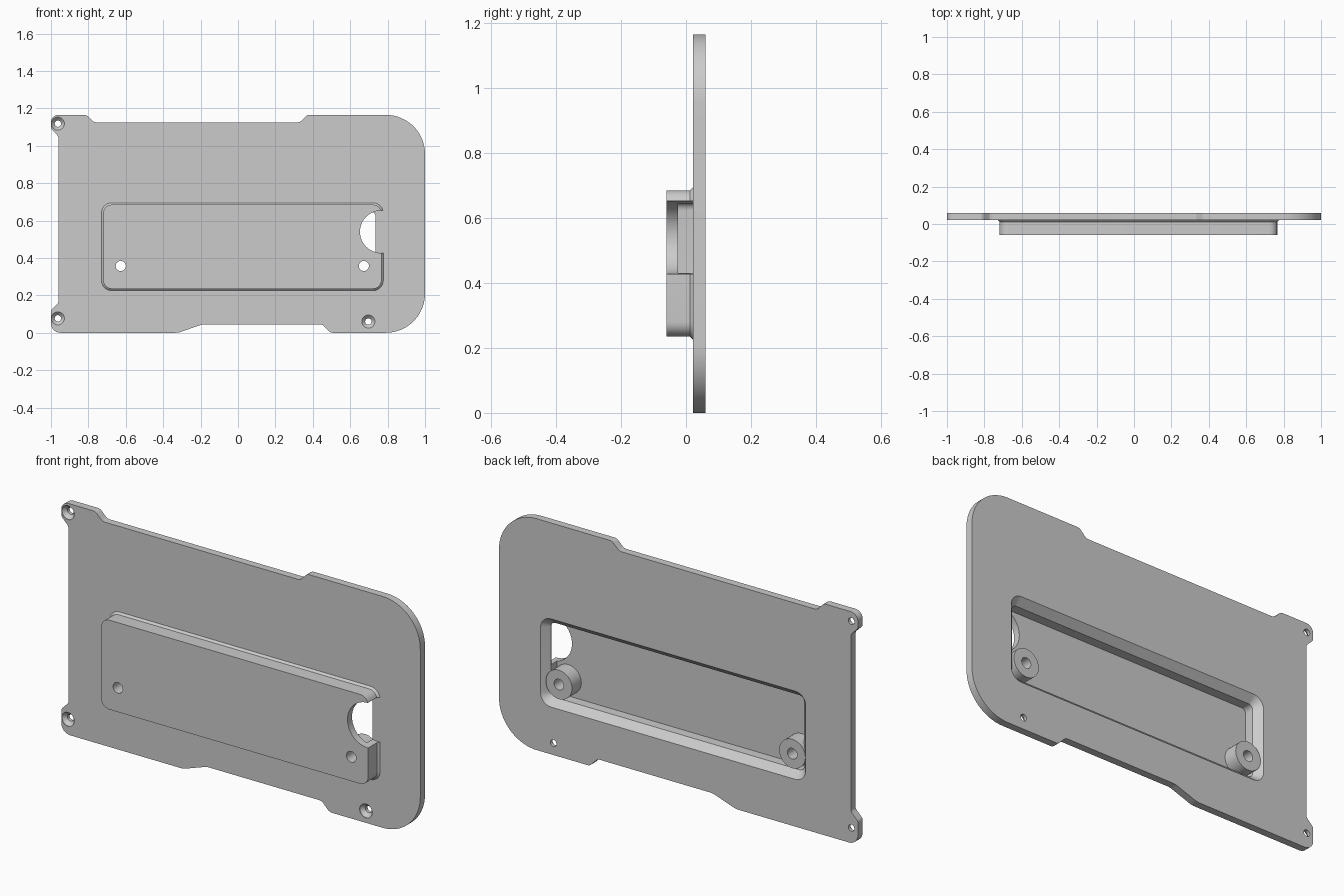
import bpy, bmesh, math
from mathutils import Vector

if "Cube" in bpy.data.objects:
    bpy.data.objects.remove(bpy.data.objects["Cube"], do_unlink=True)

grey = bpy.data.materials.new("plain grey")
grey.use_nodes = True
grey.diffuse_color = (0.6, 0.6, 0.6, 1)
grey.node_tree.nodes["Principled BSDF"].inputs["Base Color"].default_value = (0.6, 0.6, 0.6, 1)

FRONT, BACK = 0.022, 0.06       # plate faces along y


def rounded(corners):
    """Fillet each (x, z, radius) corner of a polygon."""
    pts, n = [], len(corners)
    for i, (x, z, r) in enumerate(corners):
        p = Vector((x, z))
        if r == 0:
            pts.append(p)
            continue
        a = (Vector(corners[i - 1][:2]) - p).normalized()
        b = (Vector(corners[(i + 1) % n][:2]) - p).normalized()
        half = a.angle(b) / 2
        centre = p + (a + b).normalized() * (r / math.sin(half))
        start = p + a * (r / math.tan(half)) - centre
        end = p + b * (r / math.tan(half)) - centre
        sweep = start.angle_signed(end)
        steps = 20 if r > 0.1 else 7
        for k in range(steps + 1):
            t = -sweep * k / steps
            c, s = math.cos(t), math.sin(t)
            pts.append(centre + Vector((start.x * c - start.y * s, start.x * s + start.y * c)))
    return pts


def rect(x0, x1, z0, z1, r, grow=0.0):
    x0, x1, z0, z1, r = x0 - grow, x1 + grow, z0 - grow, z1 + grow, r + grow
    return rounded([(x0, z0, r), (x1, z0, r), (x1, z1, r), (x0, z1, r)])


def circle(x, z, r, n=40):
    return [Vector((x + r * math.cos(math.tau * i / n), z + r * math.sin(math.tau * i / n)))
            for i in range(n)]


def loft(name, sections):
    """Solid through (y, outline) sections."""
    bm = bmesh.new()
    rings = [[bm.verts.new((p.x, y, p.y)) for p in pts] for y, pts in sections]
    bm.faces.new(rings[0])
    bm.faces.new(rings[-1][::-1])
    for lower, upper in zip(rings, rings[1:]):
        for i in range(len(lower)):
            j = (i + 1) % len(lower)
            bm.faces.new((lower[i], lower[j], upper[j], upper[i]))
    bmesh.ops.recalc_face_normals(bm, faces=bm.faces)
    mesh = bpy.data.meshes.new(name)
    bm.to_mesh(mesh)
    bm.free()
    mesh.materials.append(grey)
    obj = bpy.data.objects.new(name, mesh)
    bpy.context.collection.objects.link(obj)
    return obj


def combine(target, tool, operation):
    bpy.context.view_layer.objects.active = target
    mod = target.modifiers.new(operation.lower(), "BOOLEAN")
    mod.operation, mod.object, mod.solver = operation, tool, "EXACT"
    bpy.ops.object.modifier_apply(modifier=mod.name)
    bpy.data.objects.remove(tool, do_unlink=True)


# Cover plate with corner tabs and edge recesses
outline = rounded([
    (-1, 0, 0.05), (-0.32, 0, 0.1), (-0.19, 0.045, 0.08), (0.45, 0.045, 0.03),
    (0.495, 0, 0.03), (1, 0, 0.21), (1, 1.165, 0.21), (0.37, 1.165, 0.03),
    (0.33, 1.125, 0.03), (-0.77, 1.125, 0.03), (-0.81, 1.165, 0.03),
    (-1, 1.165, 0.04), (-1, 1.09, 0.025), (-0.96, 1.05, 0.025),
    (-0.96, 0.16, 0.025), (-1, 0.12, 0.025)])
cover = loft("cover_plate", [(FRONT, outline), (BACK, outline)])

# Raised tray on the front, flared where it meets the plate
tray_size = (-0.72, 0.767, 0.235, 0.685, 0.045)
wall, flared = rect(*tray_size), rect(*tray_size, 0.01)
tray = loft("tray", [(-0.06, wall), (0.012, wall), (FRONT, flared), (0.04, flared)])

# Round finger notch in the tray's left end
notch = circle(0.765, 0.54, 0.113, 64)
combine(tray, loft("notch_cutter", [(-0.1, notch), (FRONT, notch)]), "DIFFERENCE")
combine(cover, tray, "UNION")

# Cavity open to the back with a bevelled mouth
cavity_size = (-0.675, 0.735, 0.272, 0.648, 0.025)
inner, mouth = rect(*cavity_size), rect(*cavity_size, 0.034)
combine(cover, loft("cavity_cutter", [(-0.024, inner), (FRONT + 0.002, inner),
                                      (BACK, mouth), (0.09, mouth)]), "DIFFERENCE")

# Screw bosses in the cavity
for x in (-0.627, 0.673):
    ring, bore = circle(x, 0.357, 0.073), circle(x, 0.357, 0.027, 32)
    combine(cover, loft("boss", [(-0.04, ring), (0.05, ring)]), "UNION")
    combine(cover, loft("bore_cutter", [(-0.1, bore), (0.1, bore)]), "DIFFERENCE")

# Countersunk screw holes in the plate
for x, z in ((-0.963, 1.118), (-0.963, 0.077), (0.697, 0.06)):
    wide, narrow = circle(x, z, 0.035, 32), circle(x, z, 0.017, 32)
    combine(cover, loft("screw_cutter", [(0, wide), (FRONT + 0.003, wide),
                                         (FRONT + 0.021, narrow), (0.1, narrow)]), "DIFFERENCE")

# Smooth curved edges, keep corners sharp
bpy.ops.object.select_all(action="DESELECT")
cover.select_set(True)
bpy.context.view_layer.objects.active = cover
bpy.ops.object.shade_smooth_by_angle(angle=math.radians(25))
